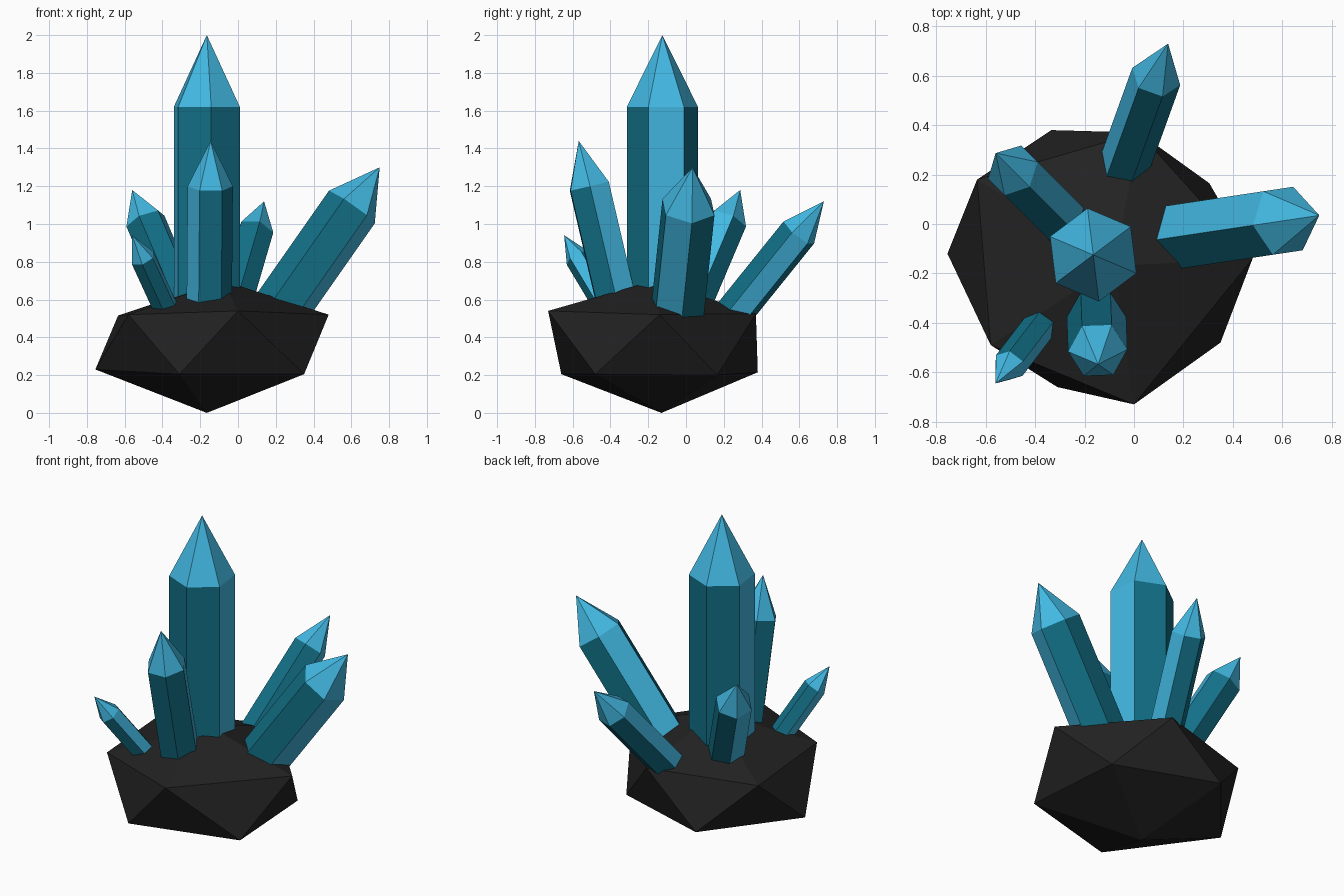
import bpy, bmesh, math
from mathutils import Vector

if "Cube" in bpy.data.objects:
    bpy.data.objects.remove(bpy.data.objects["Cube"])


def material(name, rgb):
    m = bpy.data.materials.new(name)
    m.diffuse_color = (*rgb, 1)
    m.use_nodes = True
    m.node_tree.nodes["Principled BSDF"].inputs["Base Color"].default_value = m.diffuse_color
    return m


ROCK = material("dark rock", (0.016, 0.016, 0.016))
LIGHT = material("light crystal blue", (0.055, 0.48, 0.76))
DEEP = material("deep crystal teal", (0.006, 0.16, 0.24))


def finish(name, bm, mats):
    bmesh.ops.recalc_face_normals(bm, faces=bm.faces)
    me = bpy.data.meshes.new(name)
    bm.to_mesh(me)
    bm.free()
    for m in mats:
        me.materials.append(m)
    ob = bpy.data.objects.new(name, me)
    bpy.context.collection.objects.link(ob)
    return ob


def rock_base():
    """Irregular squashed icosahedron: the hull of two rings and two poles."""
    points = [
        (-0.165, -0.13, 0.0), (-0.08, -0.17, 0.70),
        # lower ring
        (-0.755, -0.12, 0.23), (-0.31, -0.66, 0.205), (0.35, -0.48, 0.205),
        (0.305, 0.165, 0.20), (-0.335, 0.38, 0.215),
        # upper ring
        (-0.58, -0.49, 0.52), (0.0, -0.73, 0.54), (0.48, -0.14, 0.52),
        (0.02, 0.37, 0.525), (-0.635, 0.18, 0.515)]
    bm = bmesh.new()
    verts = [bm.verts.new(p) for p in points]
    bmesh.ops.convex_hull(bm, input=verts)
    finish("rock_base", bm, [ROCK])


def crystal(name, shoulder, tip, foot_z, radius, start):
    """Six-sided shaft with a pointed tip; start = angle of the first corner,
    measured from the direction in which the crystal leans."""
    shoulder, tip = Vector(shoulder), Vector(tip)
    axis = (tip - shoulder).normalized()
    lean = Vector((axis.x, axis.y, 0))
    lean = lean.normalized() if lean.length > 0.001 else Vector((1, 0, 0))
    side = Vector((0, 0, 1)).cross(lean)
    out = side.cross(axis)
    foot = shoulder - axis * ((shoulder.z - foot_z) / axis.z)
    bm = bmesh.new()

    def ring(centre):
        angles = [math.radians(start + 60 * i) for i in range(6)]
        return [bm.verts.new(centre + radius * (out * math.cos(a) + side * math.sin(a)))
                for a in angles]

    low, high = ring(foot), ring(shoulder)
    apex = bm.verts.new(tip)
    bm.faces.new(low).material_index = 1
    for i in range(6):
        j = (i + 1) % 6
        shaft = bm.faces.new((low[i], low[j], high[j], high[i]))
        shaft.material_index = 0 if i % 3 == 0 else 1   # two opposite light facets
        bm.faces.new((high[i], high[j], apex))          # light tip
    finish(name, bm, [LIGHT, DEEP])


rock_base()
crystal("main_crystal", (-0.165, -0.125, 1.62), (-0.165, -0.125, 2.0), 0.45, 0.19, -23)
crystal("right_crystal", (0.603, 0.013, 1.09), (0.75, 0.035, 1.30), 0.45, 0.15, 120)
crystal("front_crystal", (-0.147, -0.512, 1.20), (-0.145, -0.568, 1.44), 0.48, 0.12, 90)
crystal("back_crystal", (0.09, 0.597, 0.955), (0.138, 0.73, 1.12), 0.44, 0.103, 90)
crystal("back_left_crystal", (-0.49, 0.217, 1.015), (-0.56, 0.287, 1.18), 0.44, 0.11, 0)
crystal("small_front_left_crystal", (-0.505, -0.573, 0.82), (-0.56, -0.645, 0.94), 0.44, 0.068, 90)
